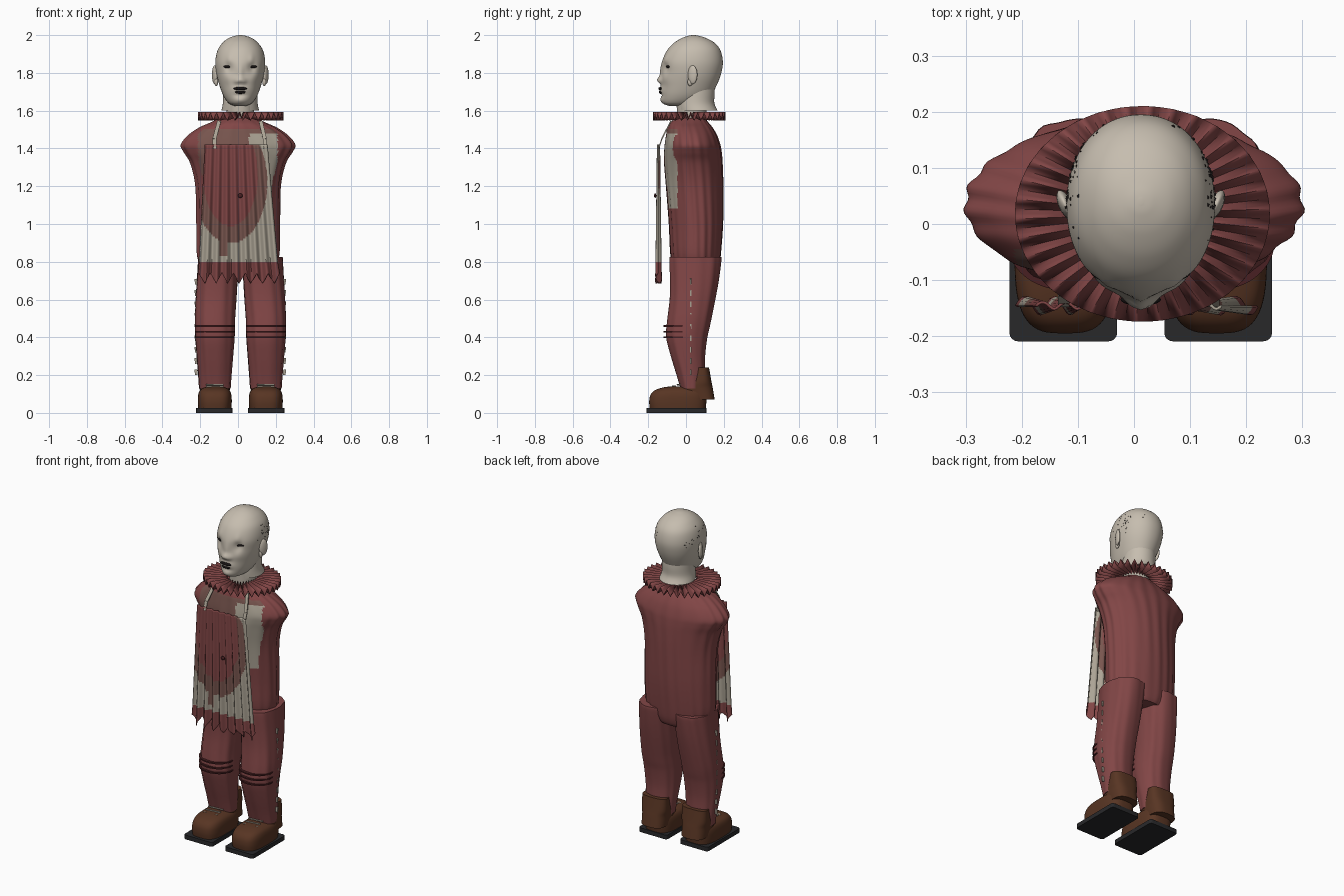
import bpy, bmesh, math, random
from mathutils import Vector
from mathutils.bvhtree import BVHTree

random.seed(4)
if "Cube" in bpy.data.objects:
    bpy.data.objects.remove(bpy.data.objects["Cube"])
CX = 0.012  # centre line of the figure


def material(name, *rgb):
    lin = [((c / 255 + 0.055) / 1.055) ** 2.4 for c in rgb] + [1]
    m = bpy.data.materials.new(name)
    m.use_nodes = True
    m.diffuse_color = lin
    m.node_tree.nodes["Principled BSDF"].inputs["Base Color"].default_value = lin
    return m


RED = material("faded red cloth", 130, 70, 70)
SKIN = material("pale skin", 198, 189, 175)
CREAM = material("dirty cream cloth", 172, 164, 149)
STAIN = material("brown stain", 121, 86, 79)
LEATHER = material("brown leather", 88, 53, 35)
SOLE = material("black rubber", 40, 40, 42)
BLACK = material("black paint", 22, 18, 18)
THREAD = material("dark red thread", 72, 32, 34)


def finish(name, bm, mats, rule=None, angle=50):
    me = bpy.data.meshes.new(name)
    bm.normal_update()
    bm.to_mesh(me)
    bm.free()
    ob = bpy.data.objects.new(name, me)
    bpy.context.collection.objects.link(ob)
    for m in mats:
        me.materials.append(m)
    for p in me.polygons:
        if rule:
            p.material_index = rule(p.center)
    bpy.ops.object.select_all(action='DESELECT')
    ob.select_set(True)
    bpy.context.view_layer.objects.active = ob
    bpy.ops.object.shade_smooth_by_angle(angle=math.radians(angle))
    return ob


def spline(keys, steps):
    out = []
    for i in range(len(keys) - 1):
        a, b, c, d = (keys[max(0, min(len(keys) - 1, i + k))] for k in (-1, 0, 1, 2))
        for s in range(steps):
            t = s / steps
            out.append([q + t * (r - p) / 2 + t * t * (p - 2.5 * q + 2 * r - d_ / 2)
                        + t ** 3 * (1.5 * (q - r) + (d_ - p) / 2)
                        for p, q, r, d_ in zip(a, b, c, d)])
    return out + [list(keys[-1])]


def loft(keys, cx=CX, power=2.0, seg=64, steps=5, folds=0, amp=0.0):
    """Stack rings given as (z, half width, front y, back y)."""
    bm = bmesh.new()
    rings = []
    for z, rx, y0, y1 in spline(keys, steps):
        ring = []
        for j in range(seg):
            a = math.tau * j / seg
            c, s = math.cos(a), math.sin(a)
            f = 1 + amp * (math.sin(folds * a + 2 * z) + 0.5 * math.sin((folds + 4) * a + 7 * z))
            x = math.copysign(abs(c) ** (2 / power), c) * rx * f
            y = math.copysign(abs(s) ** (2 / power), s) * (y1 - y0) / 2 * f
            ring.append(bm.verts.new((cx + x, (y0 + y1) / 2 + y, z)))
        rings.append(ring)
    for lo, hi in zip(rings, rings[1:]):
        for j in range(seg):
            k = (j + 1) % seg
            bm.faces.new((lo[j], lo[k], hi[k], hi[j]))
    bm.faces.new(rings[0][::-1])
    bm.faces.new(rings[-1])
    return bm


def blob(name, loc, size, mat, turn=0.0):
    bm = bmesh.new()
    bmesh.ops.create_uvsphere(bm, u_segments=20, v_segments=12, radius=1)
    bmesh.ops.scale(bm, vec=size, verts=bm.verts)
    ob = finish(name, bm, [mat])
    ob.location = loc
    ob.rotation_euler.z = turn
    return ob


def bar(name, p, q, wide, thin, mat):
    p, q = Vector(p), Vector(q)
    bm = bmesh.new()
    bmesh.ops.create_cube(bm, size=1)
    bmesh.ops.scale(bm, vec=(wide, thin, (q - p).length), verts=bm.verts)
    ob = finish(name, bm, [mat], angle=30)
    ob.location = (p + q) / 2
    ob.rotation_euler = Vector((0, 0, 1)).rotation_difference(q - p).to_euler()


# Head, with the face pushed out and in by soft bumps
head = loft([(1.625, .03, -.09, .02), (1.64, .062, -.122, .07), (1.68, .09, -.132, .13),
             (1.74, .112, -.13, .165), (1.8, .127, -.128, .187), (1.86, .132, -.126, .195),
             (1.92, .12, -.1, .182), (1.96, .093, -.062, .15), (1.985, .06, -.02, .105),
             (1.997, .025, .015, .065), (2.0, .004, .035, .045)], power=2.1, steps=7, seg=96)
bumps = [(0, 1.762, .02, .017, .03), (0, 1.8, .01, .04, .017), (.062, 1.83, -.016, .03, .02),
         (.06, 1.862, .006, .035, .014), (0, 1.71, .01, .018, .035), (.07, 1.77, .006, .03, .025),
         (0, 1.655, .007, .015, .03), (0, 1.683, -.006, .009, .03), (.02, 1.752, .006, .01, .012)]
for v in head.verts:
    if v.co.y < 0.0:
        for bx, bz, push, h, w in bumps:
            for sx in {bx, -bx}:
                v.co.y -= push * math.exp(-((v.co.x - CX - sx) / w) ** 2 - ((v.co.z - bz) / h) ** 2)
skull = BVHTree.FromBMesh(head)
finish("head", head, [SKIN])
finish("neck", loft([(1.6, .1, -.04, .168), (1.64, .092, -.045, .15), (1.7, .09, -.04, .152),
                     (1.78, .09, -.02, .15)]), [SKIN])
finish("neck_stub", loft([(1.5, .07, -.04, .1), (1.63, .075, -.05, .11)]), [SKIN])


def face_y(x, z):
    return skull.ray_cast(Vector((x, -1, z)), Vector((0, 1, 0)))[0].y


for side in (-1, 1):
    ex = CX + side * .066
    blob("eye", (ex, face_y(ex, 1.833) + .002, 1.833), (.024, .007, .008), BLACK, side * .35)
    blob("ear", (CX + side * .135, .035, 1.79), (.012, .027, .05), SKIN, side * -.4)
    blob("ear_lobe", (CX + side * .127, .022, 1.752), (.01, .014, .022), SKIN)
    # Shaved hair specks above and behind the ear
    bm = bmesh.new()
    for i in range(60):
        y, z = random.gauss(.075, .04), random.gauss(1.875, .025)
        hit, normal = skull.ray_cast(Vector((side, y, z)), Vector((-side, 0, 0)))[:2]
        if hit:
            turn = normal.to_track_quat('Z', 'Y').to_matrix().to_4x4()
            turn.translation = hit + normal * .001
            bmesh.ops.create_circle(bm, cap_ends=True, segments=5,
                                    radius=random.uniform(.001, .004), matrix=turn)
    finish("hair_specks", bm, [BLACK])
for z, w in ((1.717, .036), (1.698, .028)):
    blob("lip", (CX, face_y(CX, z) + .005, z), (w, .011, .009), BLACK)


# Body of the suit with a stained chest
def chest_colour(c):
    if c.y > -.045 or not 1.08 < c.z < 1.5 or abs(c.x) > .21:
        return 0
    return 2 if c.x > .06 and c.z < 1.48 else 1


finish("suit_body", loft([(.735, .13, .0, .16), (.76, .17, -.05, .172), (.82, .215, -.08, .182),
                          (1.0, .22, -.09, .195), (1.2, .224, -.105, .196), (1.32, .25, -.115, .192),
                          (1.38, .285, -.115, .187), (1.42, .3, -.112, .18), (1.47, .262, -.105, .163),
                          (1.51, .205, -.098, .14), (1.535, .15, -.085, .12), (1.56, .1, -.05, .1)],
                         cx=0, seg=128, folds=19, amp=.011), [RED, STAIN, CREAM], chest_colour)

# Pleated ruff
bm = bmesh.new()
PLEATS = 34
loops = []
for t in (0, .5, 1):
    loop = []
    for j in range(PLEATS * 4):
        a = math.tau * j / (PLEATS * 4)
        wave = (0, 1, 0, -1)[j % 4]
        loop.append(bm.verts.new((.015 + math.cos(a) * (.085 + .142 * t),
                                  .018 + math.sin(a) * (.085 + .107 * t),
                                  1.58 - .008 * t + wave * (.012 + .009 * t))))
    loops.append(loop)
for lo, hi in zip(loops, loops[1:]):
    for j in range(len(lo)):
        k = (j + 1) % len(lo)
        bm.faces.new((lo[j], hi[j], hi[k], lo[k]))
ruff = finish("ruff", bm, [RED], angle=20)
ruff.modifiers.new("cloth", 'SOLIDIFY').thickness = .004


# Apron: pleated sheet with stains and a ragged hem
def apron_colour(c):
    x, z = c.x, c.z
    if z < .8 or math.hypot((x + .04) / .145, (z - 1.26) / .27) < 1 or (z > 1.25 and -.19 < x < .06):
        return 0
    drip = abs(x + .075) < .022 and .83 < z < 1
    if drip or math.hypot((x + .04) / .195, (z - 1.22) / .32) < 1 or (z > 1.2 and x < .09):
        return 1
    return 2


bm = bmesh.new()
COLS, ROWS = 84, 70
grid = []
for i in range(ROWS + 1):
    t = i / ROWS
    row = []
    for j in range(COLS + 1):
        u = j / COLS
        tooth = abs((u * 7) % 1 - .5) * 2
        low = .685 + .055 * tooth
        z = 1.42 + (low - 1.42) * t if t > .84 else 1.42 - t * .7381
        if t > .84:
            z = .8 + (low - .8) * (t - .84) / .16
        x = (u - .5) * (.33 + .1 * t) - .008 + .015 * t
        y = -.148 + (.006 + .009 * t) * math.sin(u * math.tau * 8)
        row.append(bm.verts.new((x, y, z)))
    grid.append(row)
for a, b in zip(grid, grid[1:]):
    for j in range(COLS):
        bm.faces.new((a[j], b[j], b[j + 1], a[j + 1]))
apron = finish("apron", bm, [RED, STAIN, CREAM], apron_colour)
apron.modifiers.new("cloth", 'SOLIDIFY').thickness = .005
blob("apron_button", (CX, -.163, 1.15), (.012, .006, .012), THREAD)
for lower, upper in ((-.125, -.1), (.142, .12)):
    bar("apron_strap", (lower, -.145, 1.4), (lower, -.128, 1.45), .02, .006, CREAM)
    bar("apron_strap_top", (lower, -.128, 1.45), (upper, -.08, 1.545), .02, .006, CREAM)

# Trouser legs and boots
for side, label in ((-1, "right"), (1, "left")):
    cx = CX + side * .135
    leg = loft([(.13, .083, -.03, .09), (.2, .088, -.05, .1), (.3, .096, -.08, .1),
                (.4, .104, -.105, .112), (.47, .106, -.102, .128), (.6, .108, -.087, .155),
                (.7, .108, -.085, .173), (.8, .108, -.088, .186), (.825, .108, -.086, .186)],
               cx=cx, power=2.3, folds=9, amp=.015)
    for v in leg.verts:
        v.co.x -= side * .018 * max(0, v.co.z - .5) / .3
    finish(label + "_trouser_leg", leg, [RED])
    for z in (.4, .43, .46):
        finish(label + "_knee_seam", loft([(z - .004, .104, -.118, .06), (z + .004, .104, -.118, .06)],
                                          cx=cx, steps=1), [THREAD])
    for i in range(9):
        z = .2 + i * .06
        bar(label + "_side_stitch", (cx + side * .098, .025, z), (cx + side * .1, .025, z + .03),
            .014, .006, CREAM)

    finish(label + "_boot_foot", loft([(.024, .088, -.192, .105), (.06, .09, -.195, .108),
                                       (.095, .088, -.188, .11), (.12, .078, -.165, .11),
                                       (.135, .055, -.12, .1), (.14, .03, -.08, .08)],
                                      cx=cx, power=3.2), [LEATHER])
    finish(label + "_boot_shaft", loft([(.07, .075, .0, .152), (.13, .08, -.03, .142),
                                        (.17, .083, .015, .134), (.24, .08, .045, .122)],
                                       cx=cx, power=2.8), [LEATHER])
    for i in range(3):
        y, z = -.095 + i * .025, .135 + i * .007
        bar(label + "_lace", (cx - .045, y, z), (cx + .045, y + .012, z), .006, .008, CREAM)

    bm = bmesh.new()
    bmesh.ops.create_cube(bm, size=1)
    bmesh.ops.scale(bm, vec=(.192, .318, .026), verts=bm.verts)
    upright = [e for e in bm.edges if abs(e.verts[0].co.z - e.verts[1].co.z) > .01]
    bmesh.ops.bevel(bm, geom=upright, offset=.015, segments=4, profile=.5, affect='EDGES')
    sole = finish(label + "_boot_sole", bm, [SOLE], angle=30)
    sole.location = (CX + side * .138, -.05, .013)
